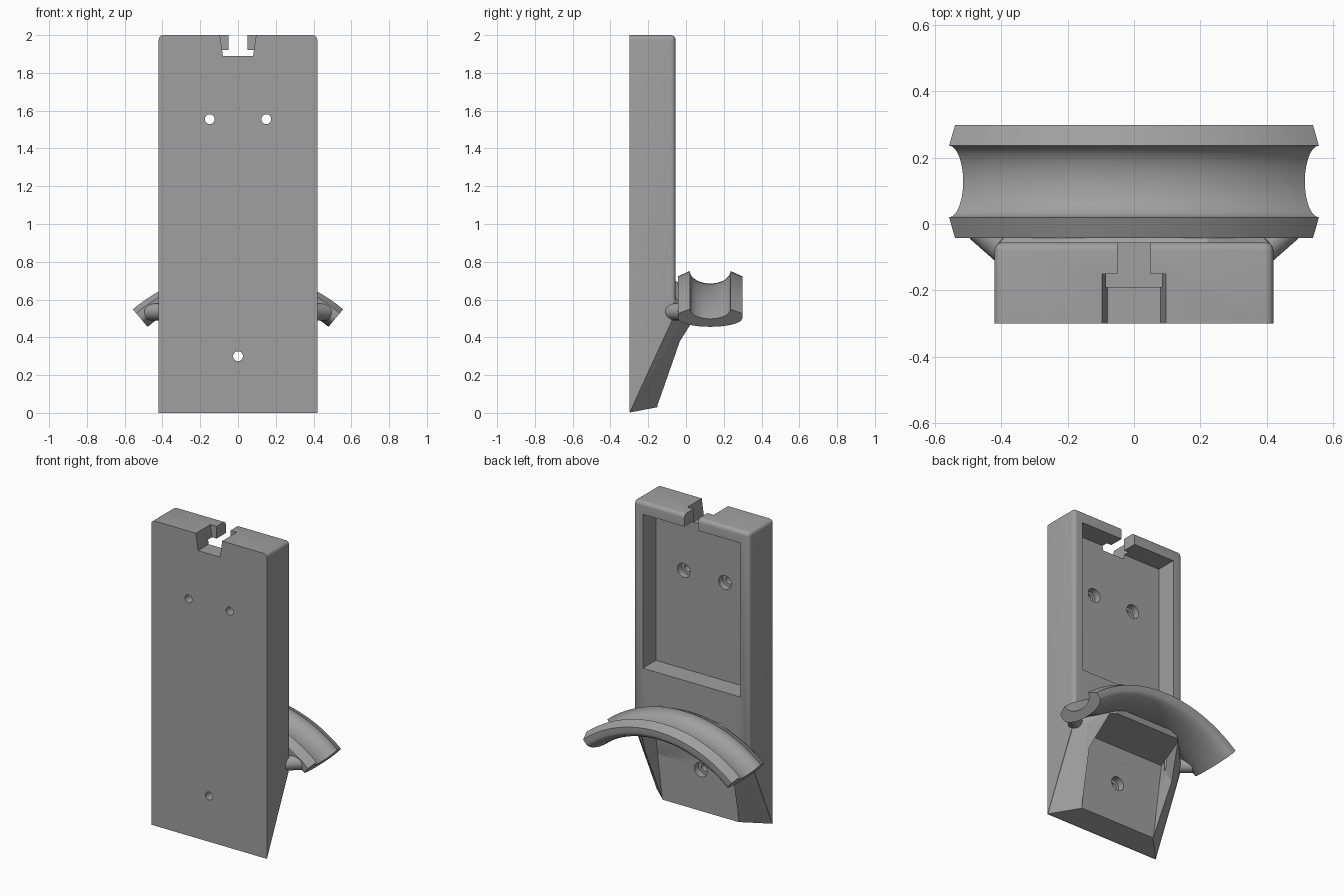
import bpy, bmesh, math
from mathutils import Vector

cube = bpy.data.objects.get("Cube")
if cube:
    bpy.data.objects.remove(cube, do_unlink=True)

grey = bpy.data.materials.new("plain grey")
grey.use_nodes = True
grey.diffuse_color = (0.35, 0.35, 0.35, 1)
grey.node_tree.nodes["Principled BSDF"].inputs["Base Color"].default_value = grey.diffuse_color


def finish(name, bm):
    """Turn a bmesh into a named object with the shared material."""
    bmesh.ops.recalc_face_normals(bm, faces=bm.faces)
    mesh = bpy.data.meshes.new(name)
    bm.to_mesh(mesh)
    bm.free()
    mesh.materials.append(grey)
    obj = bpy.data.objects.new(name, mesh)
    bpy.context.collection.objects.link(obj)
    return obj


def hull(name, half_points):
    """Convex solid from points on the +x half, mirrored to -x."""
    bm = bmesh.new()
    for x, y, z in half_points:
        bm.verts.new((x, y, z))
        bm.verts.new((-x, y, z))
    res = bmesh.ops.convex_hull(bm, input=bm.verts)
    loose = [v for v in res["geom_interior"] if isinstance(v, bmesh.types.BMVert)]
    bmesh.ops.delete(bm, geom=loose, context="VERTS")
    bmesh.ops.dissolve_limit(bm, angle_limit=0.01, verts=bm.verts, edges=bm.edges)
    return finish(name, bm)


def slab(name, x_low, x_high, y0, y1, z0, z1):
    """Box whose half width changes from bottom to top."""
    return hull(name, [(x, y, z) for x, z in ((x_low, z0), (x_high, z1)) for y in (y0, y1)])


def rod(name, a, b, radius, sides=24):
    a, b = Vector(a), Vector(b)
    bm = bmesh.new()
    bmesh.ops.create_cone(bm, cap_ends=True, segments=sides, radius1=radius,
                          radius2=radius, depth=(b - a).length)
    turn = (b - a).to_track_quat("Z", "Y").to_matrix()
    bmesh.ops.rotate(bm, verts=bm.verts, matrix=turn, cent=(0, 0, 0))
    bmesh.ops.translate(bm, verts=bm.verts, vec=(a + b) / 2)
    return finish(name, bm)


def activate(obj):
    bpy.ops.object.select_all(action="DESELECT")
    obj.select_set(True)
    bpy.context.view_layer.objects.active = obj


def carve(target, cutters):
    activate(target)
    for cutter in cutters:
        mod = target.modifiers.new("cut", "BOOLEAN")
        mod.operation = "DIFFERENCE"
        mod.solver = "EXACT"
        mod.object = cutter
        bpy.ops.object.modifier_apply(modifier=mod.name)


def smooth(obj, degrees=30):
    activate(obj)
    bpy.ops.object.shade_smooth_by_angle(angle=math.radians(degrees))


FRONT, BACK, FLOOR, LOW_FLOOR = -0.3, -0.055, -0.19, -0.152

# Back plate: a tall prism with a slanted underside
plate = hull("wall_plate", [(0.42, FRONT, 0), (0.42, FRONT, 2), (0.42, BACK, 2),
                            (0.42, BACK, 0.53)])
bm = bmesh.new()
bm.from_mesh(plate.data)
rounded = []
for e in bm.edges:
    a, b = (v.co for v in e.verts)
    on_back = min(a.y, b.y) > BACK - 0.01
    on_top = min(a.z, b.z) > 1.99
    on_side = abs(a.x - b.x) < 0.01
    if (on_back and (on_top or on_side)) or (on_top and on_side):
        rounded.append(e)
bmesh.ops.bevel(bm, geom=rounded, offset=0.025, segments=4, profile=0.5, affect="EDGES")
bm.to_mesh(plate.data)
bm.free()

# Lower bracket that carries the cradle
bracket = hull("lower_bracket", [
    (0.418, FRONT + 0.002, 0.002), (0.418, -0.07, 0.5), (0.418, -0.07, 0.6),
    (0.274, LOW_FLOOR, 0.03), (0.36, 0, 0.52), (0.23, 0.13, 0.61),
    (0.22, -0.06, 0.7)])

# Cutters: pockets, top slot and screw holes
low_pocket = hull("low_pocket_cutter", [
    (0.262, LOW_FLOOR, -0.1), (0.34, LOW_FLOOR, 0.55),
    (0.2, 0.3, 0.6), (0.262, 0.3, -0.1)])
top_pocket = slab("top_pocket_cutter", 0.352, 0.352, FLOOR, 0.1, 0.91, 1.92)
wide_slot = slab("wide_slot_cutter", 0.08, 0.097, -0.5, -0.15, 1.89, 2.01)
thin_slot = slab("thin_slot_cutter", 0.05, 0.05, -0.2, 0.1, 1.9, 2.05)
holes = []
for x, z, floor in ((-0.15, 1.555, FLOOR), (0.15, 1.555, FLOOR), (0, 0.3, LOW_FLOOR)):
    holes.append(rod("screw_hole_cutter", (x, -0.5, z), (x, floor + 0.02, z), 0.026))
    holes.append(rod("screw_head_cutter", (x, floor - 0.045, z), (x, floor + 0.02, z), 0.046))
carve(plate, [low_pocket, top_pocket, wide_slot, thin_slot] + holes)
carve(bracket, [low_pocket] + holes[-2:])
for cutter in [low_pocket, top_pocket, wide_slot, thin_slot] + holes:
    bpy.data.objects.remove(cutter, do_unlink=True)
smooth(plate)

# Cradle: a half-round gutter swept along an arc
MID_Y, MID_Z, SWEEP, STEPS, N = 0.128, -0.115, math.radians(40), 28, 14
section = []
for i in range(N + 1):                      # rounded outside
    t = math.pi * i / N
    section.append((-0.17 * math.cos(t), 0.803 - 0.058 * math.sin(t)))
section.append((0.17, 0.838))
for i in range(N + 1):                      # hollow inside
    t = math.pi * i / N
    section.append((0.108 * math.cos(t), 0.866 - 0.066 * math.sin(t)))
section.append((-0.17, 0.838))
bm = bmesh.new()
rings = []
for k in range(STEPS + 1):
    a = -SWEEP + 2 * SWEEP * k / STEPS
    rings.append([bm.verts.new((r * math.sin(a), MID_Y + y, MID_Z + r * math.cos(a)))
                  for y, r in section])
count = len(section)
for r0, r1 in zip(rings, rings[1:]):
    for i in range(count):
        j = (i + 1) % count
        bm.faces.new((r0[i], r0[j], r1[j], r1[i]))
bm.faces.new(rings[0])
bm.faces.new(rings[-1])
smooth(finish("cradle", bm))

# Short struts bracing the cradle ends
for side, name in ((1, "left_strut"), (-1, "right_strut")):
    smooth(rod(name, (side * 0.34, -0.12, 0.535), (side * 0.465, -0.01, 0.535), 0.045))
